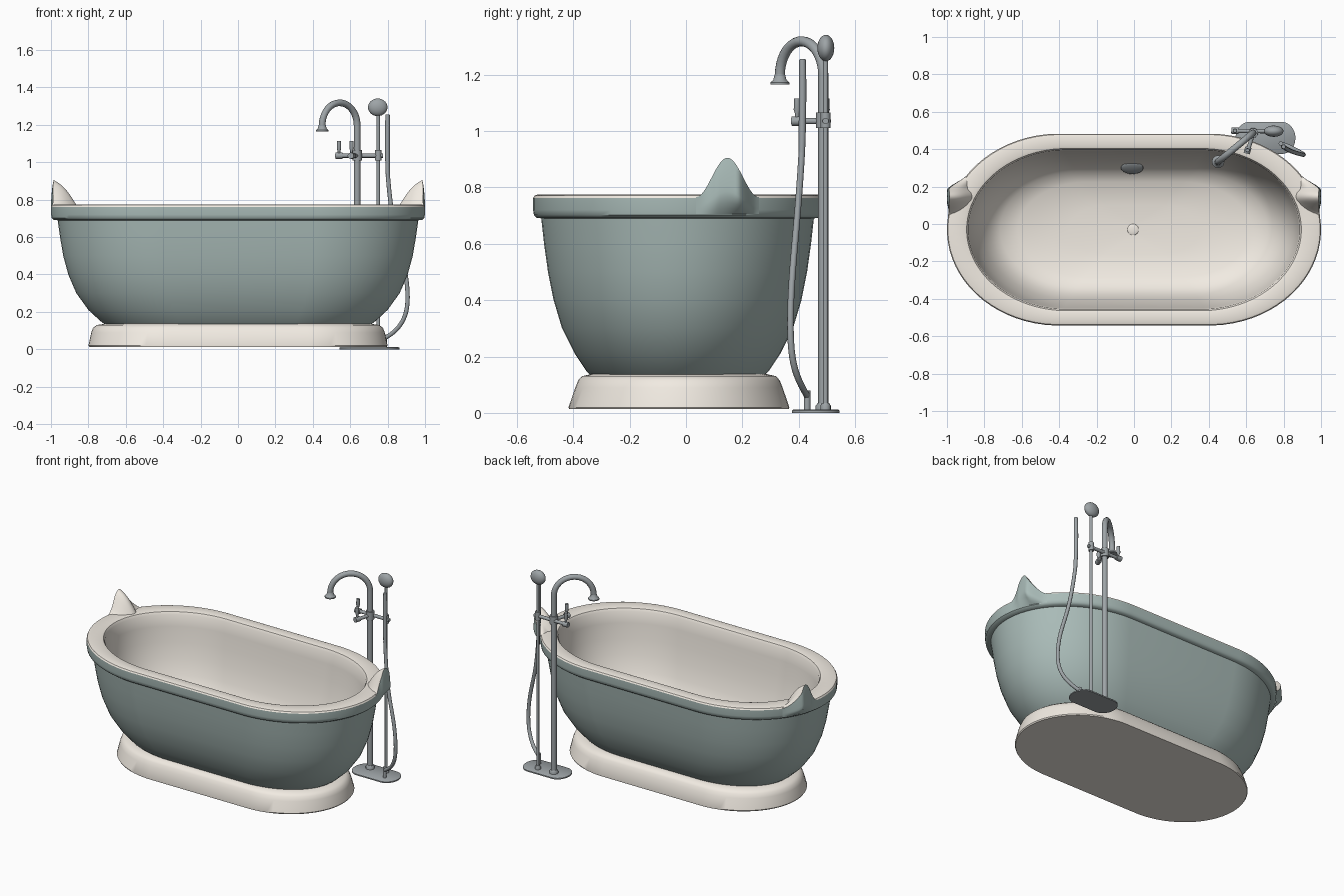
import bpy, math
from mathutils import Vector

if "Cube" in bpy.data.objects:
    bpy.data.objects.remove(bpy.data.objects["Cube"])

CY = -0.03                       # tub centre in y
K = 0.4                          # straight share of the tub's long sides


def material(name, rgb):
    m = bpy.data.materials.new(name)
    m.diffuse_color = (*rgb, 1)
    m.use_nodes = True
    m.node_tree.nodes["Principled BSDF"].inputs["Base Color"].default_value = m.diffuse_color
    return m


TEAL = material("teal_enamel", (0.40, 0.50, 0.48))
CREAM = material("cream_enamel", (0.88, 0.83, 0.76))
METAL = material("brushed_metal", (0.34, 0.37, 0.385))


def add_mesh(name, verts, faces, mat):
    me = bpy.data.meshes.new(name)
    me.from_pydata(verts, [], faces)
    me.materials.append(mat)
    ob = bpy.data.objects.new(name, me)
    bpy.context.collection.objects.link(ob)
    return ob


def loft(name, rings, mat, k=K, cy=CY, cx=0, seg=72, cap_start=False, cap_end=False):
    """Stack rounded oval rings (half x, half y, z) with straight long sides."""
    verts, faces = [], []
    for a, b, z in rings:
        for i in range(seg):
            t = 2 * math.pi * (i + 0.5) / seg
            c, s = math.cos(t), math.sin(t)
            verts.append((cx + a * math.copysign(k + (1 - k) * abs(c), c), cy + b * s, z))
    for r in range(len(rings) - 1):
        for i in range(seg):
            j = (i + 1) % seg
            faces.append((r * seg + i, r * seg + j, (r + 1) * seg + j, (r + 1) * seg + i))
    if cap_start:
        faces.append(tuple(reversed(range(seg))))
    if cap_end:
        faces.append(tuple(range((len(rings) - 1) * seg, len(rings) * seg)))
    return add_mesh(name, verts, faces, mat)


def tube(name, pts, r, radii=None, smooth=False):
    """Round pipe through points, optional radius factors."""
    cu = bpy.data.curves.new(name, 'CURVE')
    cu.dimensions = '3D'
    cu.bevel_depth, cu.bevel_resolution, cu.use_fill_caps = r, 4, True
    sp = cu.splines.new('NURBS' if smooth else 'POLY')
    sp.points.add(len(pts) - 1)
    for i, p in enumerate(pts):
        sp.points[i].co = (*p, 1)
        sp.points[i].radius = radii[i] if radii else 1
    if smooth:
        sp.use_endpoint_u, sp.order_u, sp.resolution_u = True, 4, 6
    cu.materials.append(METAL)
    ob = bpy.data.objects.new(name, cu)
    bpy.context.collection.objects.link(ob)
    return ob


def disc(name, loc, scale, rot=(0, 0, 0)):
    """Flattened sphere used for rounded metal caps."""
    bpy.ops.mesh.primitive_uv_sphere_add(segments=28, ring_count=14, location=loc, rotation=rot)
    ob = bpy.context.object
    ob.name, ob.scale = name, scale
    ob.data.materials.append(METAL)
    return ob


# plinth
loft("plinth", [(0.795, 0.39, 0.013), (0.80, 0.392, 0.02), (0.785, 0.368, 0.09),
                (0.775, 0.358, 0.115), (0.755, 0.345, 0.13), (0.70, 0.31, 0.138)],
     CREAM, k=0.45, cy=-0.025, cap_start=True, cap_end=True)

# outer shell with rolled rim
loft("tub_shell", [(0.70, 0.30, 0.125), (0.735, 0.325, 0.15), (0.80, 0.365, 0.21),
                   (0.865, 0.41, 0.30), (0.908, 0.44, 0.40), (0.935, 0.46, 0.50),
                   (0.952, 0.474, 0.60), (0.965, 0.484, 0.69), (0.985, 0.50, 0.692),
                   (0.997, 0.51, 0.702), (1.0, 0.513, 0.72), (1.0, 0.513, 0.762)], TEAL)

# rim top and inner basin
loft("basin_lining", [(1.0, 0.513, 0.762), (0.995, 0.508, 0.771), (0.98, 0.496, 0.775),
                      (0.91, 0.445, 0.775), (0.895, 0.434, 0.771), (0.886, 0.426, 0.755),
                      (0.88, 0.42, 0.68), (0.87, 0.41, 0.58), (0.85, 0.396, 0.48),
                      (0.815, 0.373, 0.38), (0.77, 0.345, 0.30), (0.715, 0.31, 0.25),
                      (0.62, 0.255, 0.215), (0.35, 0.13, 0.197), (0.03, 0.03, 0.19)],
     CREAM, cap_end=True)

# pointed ears at both ends: teal outer face, cream inner face
EY, EW, NU, NV = 0.147, 0.112, 24, 10
outer, inner = [], []
for i in range(NU + 1):
    u = 2 * i / NU - 1
    y = EY + EW * u
    h = 0.5 + 0.5 * math.cos(math.pi * u)
    rim_x = K + (1 - K) * math.sqrt(1 - ((y - CY) / 0.513) ** 2)
    x_out = rim_x + (1.0 - rim_x) * min(1, 1.4 * h)
    x_tip, z_tip = x_out - 0.014 * h, 0.765 + 0.14 * h
    x_in = x_tip - 0.02 - 0.105 * h ** 0.6
    for j in range(NV + 1):
        v = j / NV
        x_side = rim_x + (x_out - rim_x) * min(1, v * 3) ** 0.7
        outer.append((x_side + (x_tip - x_out) * v ** 3, y, 0.705 + (z_tip - 0.705) * v))
        bulge = 0.022 * h * math.sin(math.pi * v)
        inner.append((x_tip + (x_in - x_tip) * v, y, z_tip + (0.766 - z_tip) * v + bulge))
quads = [(i * (NV + 1) + j, (i + 1) * (NV + 1) + j, (i + 1) * (NV + 1) + j + 1, i * (NV + 1) + j + 1)
         for i in range(NU) for j in range(NV)]
for name, vs, mat in (("ear_outer", outer, TEAL), ("ear_inner", inner, CREAM)):
    ob = add_mesh(name, vs, quads, mat)
    ob.modifiers.new("mirror", 'MIRROR').use_mirror_merge = False

# drain and overflow cover
disc("drain", (-0.005, CY, 0.192), (0.03, 0.03, 0.006)).data.materials[0] = CREAM
disc("overflow_cover", (-0.01, 0.30, 0.292), (0.06, 0.045, 0.013), (math.radians(46), 0, 0))

# floor plate for the tap
loft("tap_floor_plate", [(0.16, 0.085, 0), (0.16, 0.085, 0.008), (0.155, 0.08, 0.012)],
     METAL, k=0.55, cx=0.703, cy=0.46, seg=48, cap_start=True, cap_end=True)

# standing spout: post plus half-circle arch
post, tip = Vector((0.637, 0.487, 0)), Vector((0.45, 0.333, 0))
mid, half = (post + tip) / 2, (post - tip) / 2
path = [post + Vector((0, 0, 0.005))]
for k in range(21):
    a = math.pi * k / 20
    path.append(mid + half * math.cos(a) + Vector((0, 0, 1.197 + 0.121 * math.sin(a))))
path.append(tip + Vector((0, 0, 1.18)))
tube("spout_pipe", path, 0.018)
tube("spout_nozzle", [tip + Vector((0, 0, z)) for z in (1.20, 1.18, 1.172, 1.165)],
     0.034, [0.55, 0.7, 1, 1])

# hand-shower rail and head
rail = Vector((0.75, 0.495, 0))
tube("shower_rail", [rail, rail + Vector((0, 0, 1.28))], 0.009)
disc("shower_head", (0.747, 0.496, 1.294), (0.052, 0.03, 0.047))

# foot collars and rail clamps
for name, p, r in (("post", post, 0.027), ("rail", rail, 0.018)):
    tube(name + "_foot", [p + Vector((0, 0, z)) for z in (0.005, 0.025, 0.035)], r, [1, 1, 0.75])
    tube(name + "_clamp", [p + Vector((0, 0, z)) for z in (1.01, 1.065)], r * 0.95)

# valve bars with lever handles
Z = 1.035
tube("valve_bar", [(0.52, 0.498, Z), (0.775, 0.495, Z)], 0.011)
tube("valve_side_bar", [(0.637, 0.487, Z), (0.605, 0.378, Z)], 0.011)
for i, (x, y) in enumerate(((0.54, 0.498), (0.607, 0.394))):
    tube(f"lever_{i}", [(x, y, z) for z in (1.02, 1.06, 1.075, 1.115)], 0.012, [0.6, 0.6, 1, 0.85])
    d = Vector((1, 0, 0)) if i == 0 else Vector((0.28, 0.96, 0))
    c = Vector((x, y, Z))
    tube(f"valve_knob_{i}", [c - d * 0.018, c + d * 0.018], 0.017)

# hand-shower handle and its hose
tube("shower_handle", [(0.80, 0.413, 1.255), (0.80, 0.414, 1.24), (0.797, 0.414, 1.0),
                       (0.803, 0.41, 0.90)], 0.014, [0.8, 1, 1, 0.75], True)
tube("shower_hose", [(0.801, 0.411, 0.93), (0.81, 0.405, 0.82), (0.835, 0.388, 0.62),
                     (0.895, 0.372, 0.44), (0.915, 0.368, 0.25), (0.885, 0.385, 0.14),
                     (0.83, 0.415, 0.085), (0.785, 0.43, 0.06)], 0.0115, None, True)
tube("hose_outlet", [(0.785, 0.43, 0.005), (0.785, 0.43, 0.08)], 0.012)

# turn pipes into meshes and smooth everything
bpy.ops.object.select_all(action='SELECT')
bpy.context.view_layer.objects.active = bpy.data.objects["spout_pipe"]
bpy.ops.object.convert(target='MESH')
bpy.ops.object.select_all(action='SELECT')
bpy.ops.object.shade_smooth_by_angle(angle=math.radians(40))
